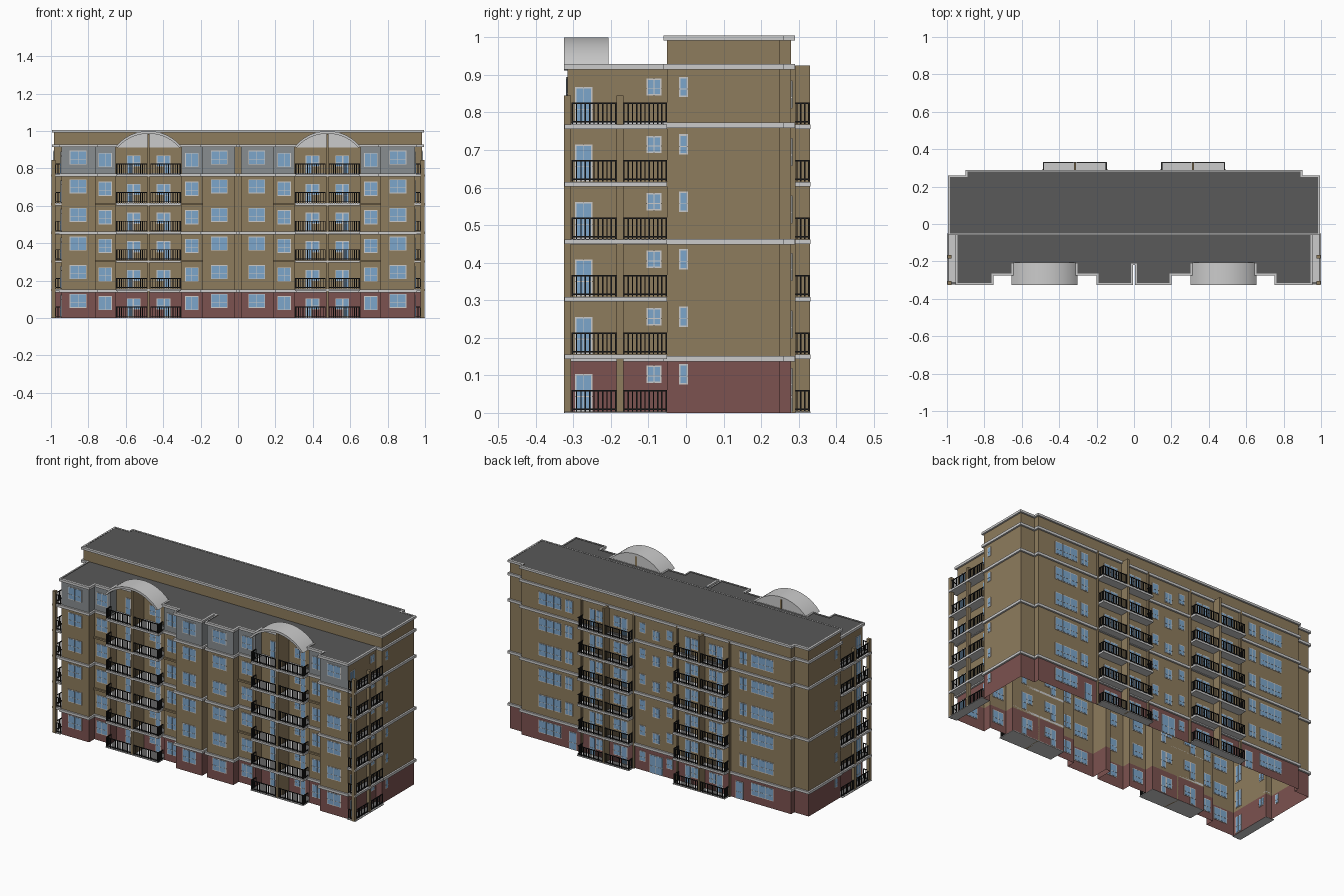
import bpy, bmesh, math

if "Cube" in bpy.data.objects:
    bpy.data.objects.remove(bpy.data.objects["Cube"])

def mat(name, r, g, b):
    m = bpy.data.materials.new(name)
    m.diffuse_color = (r, g, b, 1)
    m.use_nodes = True
    m.node_tree.nodes["Principled BSDF"].inputs["Base Color"].default_value = m.diffuse_color
    return m

BROWN = mat("tan_brick", 0.27, 0.20, 0.11)
RED = mat("red_brick", 0.20, 0.085, 0.08)
CLAD = mat("grey_cladding", 0.25, 0.27, 0.28)
TRIM = mat("light_trim", 0.55, 0.55, 0.55)
ROOF = mat("dark_roof", 0.10, 0.10, 0.10)
BLACK = mat("black_iron", 0.012, 0.012, 0.012)
GLASS = mat("blue_glass", 0.20, 0.38, 0.60)

FLOOR = 0.153
LEVELS = [i * FLOOR for i in range(6)]

# Right half of the footprint, from the centre notch round to the back
HALF = [(0.016, -0.21), (0.016, -0.315), (0.19, -0.315), (0.19, -0.265),
        (0.302, -0.265), (0.302, -0.21), (0.655, -0.21), (0.655, -0.265),
        (0.762, -0.265), (0.762, -0.315), (0.945, -0.315), (0.945, -0.05),
        (0.985, -0.05), (0.985, 0.25), (0.89, 0.25), (0.89, 0.28)]

def mirrored(half):
    return half + [(-x, y) for x, y in reversed(half)]

FOOT = mirrored(HALF)
FRONT = mirrored(HALF[:12])
BACK = mirrored(HALF[12:])

def finish(bm, name, material):
    me = bpy.data.meshes.new(name)
    bm.to_mesh(me)
    bm.free()
    ob = bpy.data.objects.new(name, me)
    bpy.context.collection.objects.link(ob)
    if material:
        me.materials.append(material)
    return ob

def boxes(name, items, material):
    """One object from (x0, x1, y0, y1, z0, z1) boxes."""
    bm = bmesh.new()
    for x0, x1, y0, y1, z0, z1 in items:
        v = [bm.verts.new((x, y, z)) for z in (z0, z1)
             for x, y in ((x0, y0), (x1, y0), (x1, y1), (x0, y1))]
        for f in ((3, 2, 1, 0), (4, 5, 6, 7), (0, 1, 5, 4), (1, 2, 6, 5), (2, 3, 7, 6), (3, 0, 4, 7)):
            bm.faces.new([v[i] for i in f])
    bmesh.ops.recalc_face_normals(bm, faces=bm.faces)
    return finish(bm, name, material)

def walls(name, path, z0, z1, material, keep=lambda x, y: True):
    """Thin wall sheets along the edges of a closed path."""
    bm = bmesh.new()
    for a, b in zip(path, path[1:] + path[:1]):
        if keep((a[0] + b[0]) / 2, (a[1] + b[1]) / 2):
            bm.faces.new([bm.verts.new(p) for p in
                          ((*a, z0), (*b, z0), (*b, z1), (*a, z1))])
    bmesh.ops.remove_doubles(bm, verts=bm.verts, dist=1e-5)
    return finish(bm, name, material)

def offset(path, d):
    out = []
    for i, p in enumerate(path):
        q, r = path[i - 1], path[(i + 1) % len(path)]
        sx = sy = 0
        for a, b in ((q, p), (p, r)):
            l = math.dist(a, b)
            sx += (b[1] - a[1]) / l
            sy -= (b[0] - a[0]) / l
        out.append((p[0] + d * sx, p[1] + d * sy))
    return out

def band(name, path, z0, z1, d=0.01):
    """String course projecting from the wall path."""
    bm = bmesh.new()
    out = offset(path, d)
    rings = [[bm.verts.new((*p, z)) for p in pts]
             for pts, z in ((path, z0), (out, z0), (out, z1), (path, z1))]
    for lo, hi in zip(rings, rings[1:]):
        for i in range(len(path)):
            j = (i + 1) % len(path)
            bm.faces.new((lo[i], lo[j], hi[j], hi[i]))
    return finish(bm, name, TRIM)

def sheet(name, path, z):
    bm = bmesh.new()
    bm.faces.new([bm.verts.new((*p, z)) for p in path])
    return finish(bm, name, ROOF)

# Walls, string courses and roofs
def clad(x, y):
    return y < -0.215 and abs(x) < 0.94
walls("base_walls", FOOT, 0, 0.14, RED)
walls("brick_walls", FOOT, 0.14, 0.765, BROWN)
walls("top_floor_cladding", FOOT, 0.765, 0.925, CLAD, clad)
walls("top_floor_brick", FOOT, 0.765, 0.925, BROWN, lambda x, y: not clad(x, y))
walls("upper_walls", BACK, 0.925, 1.0, BROWN)
for n, z in enumerate((0.137, 0.448, 0.758)):
    band(f"string_course_{n}", FOOT, z, z + 0.015)
band("lower_cornice", FOOT, 0.914, 0.929)
band("upper_cornice", BACK, 0.992, 1.005)
sheet("lower_roof", FRONT, 0.927)
sheet("upper_roof", BACK, 1.004)

# Windows: frame, pane and glazing bar poking through the wall sheet
frames, panes = [], []
def window(axis, wall, c, w, z0, z1, bars=1):
    def slab(a, b, t, lo, hi):
        return (a, b, wall - t, wall + t, lo, hi) if axis == "y" else (wall - t, wall + t, a, b, lo, hi)
    a, b, e = c - w / 2, c + w / 2, 0.004
    frames.append(slab(a, b, 0.002, z0, z1))
    panes.append(slab(a + e, b - e, 0.003, z0 + e, z1 - e))
    for k in range(bars):
        m = a + w * (k + 1) / (bars + 1)
        frames.append(slab(m - 0.001, m + 0.001, 0.004, z0, z1))
    h = z0 + (z1 - z0) * 0.4
    frames.append(slab(a, b, 0.004, h - 0.001, h + 0.001))

for f in LEVELS:
    for s in (1, -1):
        # front bays
        window("y", -0.315, s * 0.855, 0.09, f + 0.055, f + 0.13)
        window("y", -0.315, s * 0.10, 0.09, f + 0.055, f + 0.13)
        window("y", -0.265, s * 0.71, 0.072, f + 0.042, f + 0.118)
        window("y", -0.265, s * 0.247, 0.072, f + 0.042, f + 0.118)
        # front balcony doors
        for c, k in ((0.395, 1), (0.56, -1)):
            window("y", -0.21, s * (c - k * 0.017), 0.034, f + 0.004, f + 0.105, 0)
            window("y", -0.21, s * (c + k * 0.02), 0.04, f + 0.045, f + 0.105, 0)
        # sides
        window("x", s * 0.945, -0.272, 0.046, f + 0.004, f + 0.103)
        window("x", s * 0.945, -0.085, 0.04, f + 0.08, f + 0.126)
        window("x", s * 0.985, -0.007, 0.024, f + 0.076, f + 0.13, 0)
        # back
        window("y", 0.28, s * 0.70, 0.15, f + 0.045, f + 0.12, 2)
        if f:
            window("y", 0.28, s * 0.575, 0.05, f + 0.045, f + 0.12)
        window("y", 0.28, s * 0.09, 0.04, f + 0.055, f + 0.115, 0)
        for c, k in ((0.235, 1), (0.395, -1)):
            window("y", 0.28, s * (c - k * 0.025), 0.04, f + 0.004, f + 0.11, 0)
            window("y", 0.28, s * (c + k * 0.022), 0.05, f + 0.045, f + 0.11)
    if f:
        window("y", 0.28, 0, 0.05, f + 0.03, f + 0.09)
for s in (1, -1):
    window("y", 0.28, s * 0.55, 0.05, 0.0, 0.105, 0)
window("y", 0.28, 0, 0.09, 0.0, 0.11)
boxes("window_frames", frames, TRIM)
boxes("window_panes", panes, GLASS)

# Balconies: slabs, railings, posts and dividing walls
slabs, rails, posts, ledges = [], [], [], []
def railing(x0, y0, x1, y1, f):
    n = max(2, round(math.dist((x0, y0), (x1, y1)) / 0.0115))
    r = 0.0018
    for i in range(n + 1):
        x, y = x0 + (x1 - x0) * i / n, y0 + (y1 - y0) * i / n
        rails.append((x - r, x + r, y - r, y + r, f + 0.004, f + 0.06))
    for z in (f + 0.008, f + 0.057):
        rails.append((min(x0, x1) - 0.002, max(x0, x1) + 0.002, min(y0, y1) - 0.002,
                      max(y0, y1) + 0.002, z, z + 0.004))

def span(s, a, b):
    return (a, b) if s > 0 else (-b, -a)

for s in (1, -1):
    for f in LEVELS:
        lo, hi = (0.0, 0.004) if f == 0 else (f - 0.009, f + 0.003)
        slabs.append((*span(s, 0.304, 0.653), -0.318, -0.21, lo, hi))
        slabs.append((*span(s, 0.945, 1.0), -0.323, -0.05, lo, hi))
        slabs.append((*span(s, 0.145, 0.487), 0.28, 0.332, lo, hi))
        for a, b in ((0.312, 0.467), (0.488, 0.645)):
            railing(s * a, -0.312, s * b, -0.312, f)
        for x in (0.307, 0.65):
            railing(s * x, -0.312, s * x, -0.27, f)
        for a, b in ((-0.303, -0.187), (-0.165, -0.053)):
            railing(s * 0.99, a, s * 0.99, b, f)
        railing(s * 0.95, -0.315, s * 0.975, -0.315, f)
        for a, b in ((0.15, 0.304), (0.326, 0.482)):
            railing(s * a, 0.327, s * b, 0.327, f)
        for x in (0.15, 0.482):
            railing(s * x, 0.327, s * x, 0.285, f)
    for f in (LEVELS[2], LEVELS[4]):
        for a, b in ((0.19, 0.302), (0.655, 0.762)):
            ledges.append((*span(s, a, b), -0.275, -0.265, f - 0.007, f + 0.003))
    for a, b in ((-0.325, -0.306), (-0.185, -0.167)):
        posts.append((*span(s, 0.976, 0.996), a, b, 0, 0.845))
    posts.append((*span(s, 0.472, 0.484), -0.316, -0.21, 0, 0.985))
    posts.append((*span(s, 0.309, 0.321), 0.28, 0.33, 0, 0.925))
    for x in (0.139, 0.485):
        posts.append((*span(s, x, x + 0.008), 0.28, 0.292, 0, 0.925))
boxes("balcony_slabs", slabs, TRIM)
boxes("balcony_railings", rails, BLACK)
boxes("balcony_posts", posts, BROWN)
boxes("wall_ledges", ledges, BROWN)

# Arched canopies over the front balconies
def arc(w, top, base, n=24):
    s = top - base
    r = (w * w + s * s) / (2 * s)
    t = math.asin(w / r)
    return [(r * math.sin(-t + 2 * t * i / n), top - r + r * math.cos(-t + 2 * t * i / n)) for i in range(n + 1)]

for s, side in ((1, "right"), (-1, "left")):
    cx = s * 0.4785
    outer, inner = arc(0.177, 1.0, 0.915), arc(0.165, 0.986, 0.912)
    bm = bmesh.new()
    ring = outer + inner[::-1]
    fr, bk = [[bm.verts.new((cx + x, y, z)) for x, z in ring] for y in (-0.325, -0.207)]
    n, m = len(ring), len(outer)
    for i in range(n):
        j = (i + 1) % n
        bm.faces.new((fr[i], fr[j], bk[j], bk[i]))
    for i in range(m - 1):
        for v in (fr, bk):
            bm.faces.new((v[i], v[i + 1], v[n - 2 - i], v[n - 1 - i]))
    bmesh.ops.recalc_face_normals(bm, faces=bm.faces)
    ob = finish(bm, f"arched_canopy_{side}", TRIM)
    bpy.context.view_layer.objects.active = ob
    ob.select_set(True)
    bpy.ops.object.shade_smooth_by_angle()
    ob.select_set(False)
    bm = bmesh.new()
    bm.faces.new([bm.verts.new((cx + x, -0.212, z)) for x, z in inner])
    finish(bm, f"arch_infill_{side}", TRIM)
